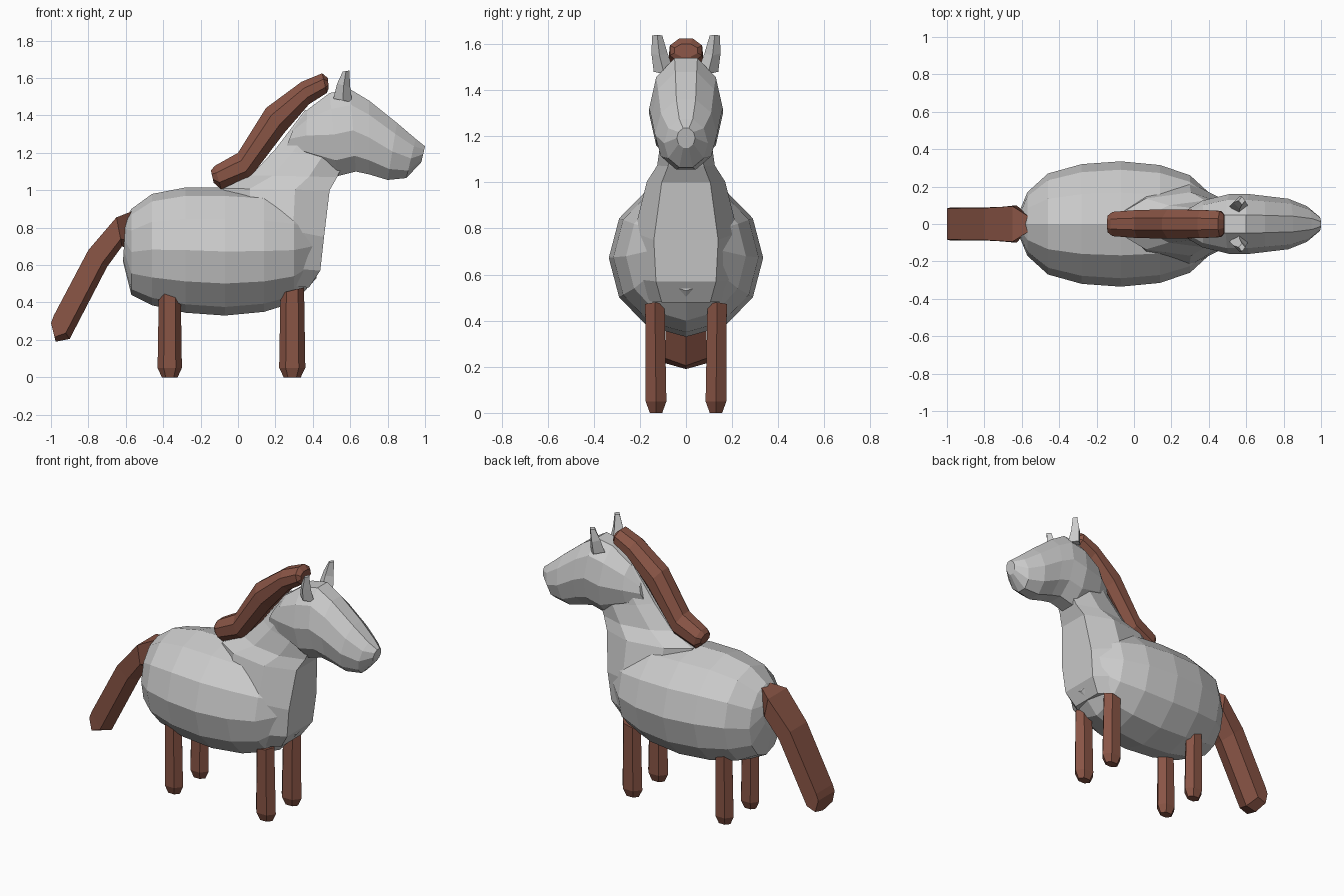
import bpy, bmesh, math

brown = bpy.data.materials.new("brown")
brown.diffuse_color = (0.25, 0.09, 0.06, 1)


def ring(n, phase=0.0):
    """Half of an n-gon section as (along, sideways) pairs, sideways >= 0."""
    pts = [(math.cos(2 * math.pi * (i + phase) / n), math.sin(2 * math.pi * (i + phase) / n))
           for i in range(n)]
    half = [(u, v) for u, v in pts if v > -1e-6]
    mu, mv = max(abs(u) for u, v in half), max(v for u, v in half)
    return [(u / mu, v / mv) for u, v in half]


def loft(name, half, stations, mat=None):
    """Skin rings spanning (x1,z1)-(x2,z2) with half width w, optionally offset to y."""
    section = half + [(u, -v) for u, v in reversed(half) if v > 1e-6]
    bm = bmesh.new()
    rows = []
    for x1, z1, x2, z2, w, *y in stations:
        y = y[0] if y else 0
        cx, cz, dx, dz = (x1 + x2) / 2, (z1 + z2) / 2, (x1 - x2) / 2, (z1 - z2) / 2
        rows.append([bm.verts.new((cx + dx * u, y + w * v, cz + dz * u)) for u, v in section])
    n = len(section)
    for a, b in zip(rows, rows[1:]):
        for i in range(n):
            j = (i + 1) % n
            bm.faces.new((a[i], a[j], b[j], b[i]))
    bm.faces.new(rows[0])
    bm.faces.new(rows[-1])
    bmesh.ops.recalc_face_normals(bm, faces=bm.faces)
    mesh = bpy.data.meshes.new(name)
    bm.to_mesh(mesh)
    bm.free()
    if mat:
        mesh.materials.append(mat)
    ob = bpy.data.objects.new(name, mesh)
    bpy.context.collection.objects.link(ob)
    return ob


# barrel body, rump to chest
loft("body", ring(12), [
    (-0.60, 0.85, -0.615, 0.62, 0.08),
    (-0.57, 0.90, -0.57, 0.44, 0.17),
    (-0.46, 0.98, -0.46, 0.385, 0.27),
    (-0.28, 1.015, -0.28, 0.345, 0.32),
    (-0.07, 1.015, -0.07, 0.33, 0.335),
    (0.14, 1.00, 0.14, 0.35, 0.315),
    (0.30, 0.96, 0.30, 0.40, 0.26),
    (0.42, 0.88, 0.42, 0.53, 0.15)])

# neck and chest, with a flat front
loft("neck", [(1, 0.62), (0.35, 1), (-0.5, 0.8), (-1, 0.3)], [
    (0.38, 0.48, 0.12, 0.50, 0.17),
    (0.44, 0.57, 0.05, 0.60, 0.21),
    (0.46, 0.75, -0.05, 0.85, 0.225),
    (0.49, 1.00, -0.08, 1.01, 0.17),
    (0.53, 1.07, 0.07, 1.08, 0.125),
    (0.57, 1.16, 0.20, 1.22, 0.11),
    (0.60, 1.28, 0.36, 1.43, 0.10)])

# head, nape to muzzle
loft("head", ring(10, 0.5), [
    (0.30, 1.34, 0.25, 1.21, 0.07),
    (0.37, 1.43, 0.36, 1.155, 0.125),
    (0.49, 1.52, 0.53, 1.075, 0.16),
    (0.60, 1.54, 0.63, 1.10, 0.16),
    (0.70, 1.48, 0.70, 1.085, 0.15),
    (0.85, 1.36, 0.80, 1.055, 0.135),
    (0.95, 1.275, 0.90, 1.065, 0.095),
    (1.00, 1.235, 0.98, 1.15, 0.04)])

# mane along the back of the neck
loft("mane", ring(8, 0.5), [
    (-0.145, 1.105, -0.13, 1.04, 0.045),
    (-0.125, 1.13, -0.09, 1.005, 0.065),
    (0.00, 1.20, 0.06, 1.06, 0.075),
    (0.15, 1.44, 0.25, 1.31, 0.078),
    (0.34, 1.58, 0.38, 1.46, 0.075),
    (0.45, 1.625, 0.475, 1.52, 0.07),
    (0.48, 1.60, 0.485, 1.545, 0.05)], brown)

# drooping tail
loft("tail", [(1, 0.95), (-0.5, 1), (-1, 0)], [
    (-0.56, 0.89, -0.58, 0.68, 0.04),
    (-0.65, 0.855, -0.62, 0.70, 0.10),
    (-0.80, 0.68, -0.70, 0.59, 0.09),
    (-0.985, 0.33, -0.90, 0.205, 0.088),
    (-1.00, 0.29, -0.975, 0.19, 0.088)], brown)

# ears and legs on both sides
for side, s in (("left", 1), ("right", -1)):
    loft(side + "_ear", ring(4), [
        (0.61, 1.47, 0.51, 1.49, 0.045, 0.095 * s),
        (0.60, 1.55, 0.53, 1.57, 0.035, 0.115 * s),
        (0.595, 1.64, 0.56, 1.635, 0.022, 0.125 * s)])
    for end, x, r in (("front", 0.29, 0.07), ("back", -0.365, 0.065)):
        loft(f"{end}_{side}_leg", ring(6), [
            (x + r * 0.65, 0, x - r * 0.65, 0, 0.027, 0.13 * s),
            (x + r, 0.05, x - r, 0.05, 0.045, 0.13 * s),
            (x + r * 0.9, 0.48, x - r * 0.9, 0.45, 0.042, 0.135 * s)], brown)
